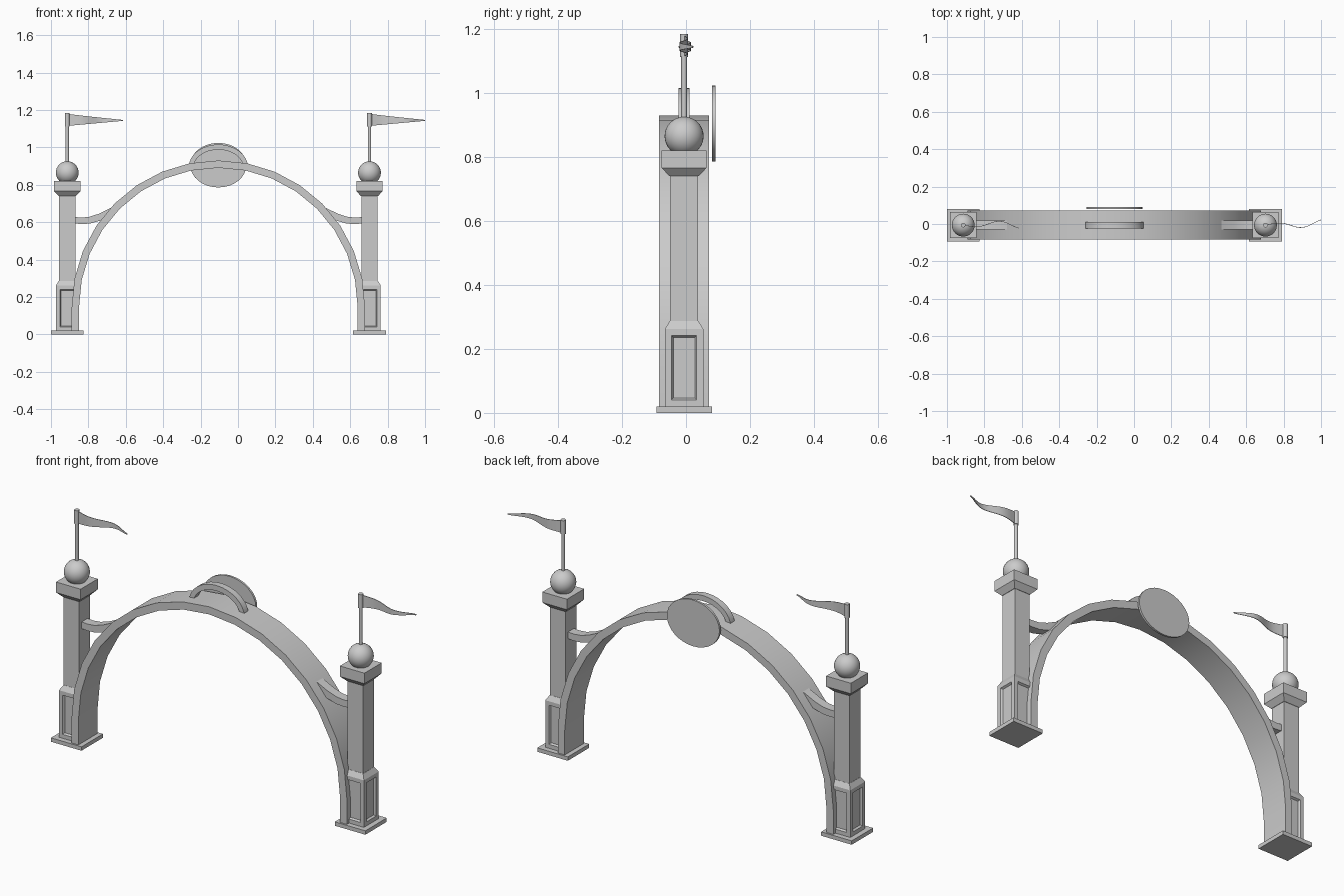
import bpy, bmesh, math
from mathutils import Matrix

if "Cube" in bpy.data.objects:
    bpy.data.objects.remove(bpy.data.objects["Cube"])

CX, CY = -0.105, -0.006      # middle of the arch
HALF = 0.808                 # tower distance from the middle


def finish(bm, name, smooth=True):
    bmesh.ops.recalc_face_normals(bm, faces=bm.faces[:])
    me = bpy.data.meshes.new(name)
    bm.to_mesh(me)
    bm.free()
    ob = bpy.data.objects.new(name, me)
    bpy.context.collection.objects.link(ob)
    if smooth:
        bpy.ops.object.select_all(action='DESELECT')
        ob.select_set(True)
        bpy.context.view_layer.objects.active = ob
        bpy.ops.object.shade_smooth_by_angle(angle=math.radians(30))
    return ob


def strip(name, outer, inner, y0, y1):
    """Solid band between two x-z polylines, spanning y0..y1."""
    bm = bmesh.new()
    rings = [[bm.verts.new(c) for c in ((o[0], y0, o[1]), (o[0], y1, o[1]),
                                        (i[0], y1, i[1]), (i[0], y0, i[1]))]
             for o, i in zip(outer, inner)]
    for a, b in zip(rings, rings[1:]):
        for k in range(4):
            bm.faces.new((a[k], a[(k + 1) % 4], b[(k + 1) % 4], b[k]))
    bm.faces.new(rings[0])
    bm.faces.new(rings[-1])
    return finish(bm, name)


def round_part(name, r, z0, z1, x, segs=16):
    bm = bmesh.new()
    bmesh.ops.create_cone(bm, cap_ends=True, segments=segs, radius1=r, radius2=r, depth=z1 - z0,
                          matrix=Matrix.Translation((x, CY, (z0 + z1) / 2)))
    return finish(bm, name)


def square_stack(name, x, rings, panels=False):
    """Square tower section from (half width, z) rings."""
    bm = bmesh.new()
    loops = [[bm.verts.new((x + sx * h, CY + sy * h, z))
              for sx, sy in ((-1, -1), (1, -1), (1, 1), (-1, 1))] for h, z in rings]
    sides = []
    for n, (a, b) in enumerate(zip(loops, loops[1:])):
        for k in range(4):
            f = bm.faces.new((a[k], a[(k + 1) % 4], b[(k + 1) % 4], b[k]))
            if n == 0:
                sides.append(f)
    bm.faces.new(loops[0][::-1])
    bm.faces.new(loops[-1])
    if panels:
        bm.normal_update()
        bmesh.ops.inset_individual(bm, faces=sides, thickness=0.029)
        bmesh.ops.inset_individual(bm, faces=sides, thickness=0.008, depth=-0.01)
    return finish(bm, name, False)


def flag(name, x, wave):
    # wavy tapering pennant
    n, length, t = 18, 0.297, 0.0015
    bm = bmesh.new()
    rings = []
    for k in range(n + 1):
        u = k / n
        y = CY + 0.006 * u - wave * (0.006 + 0.017 * u) * math.sin(u * 2 * math.pi * 1.2)
        top, bot = 1.180 - 0.033 * u ** 0.9, 1.115 + 0.027 * u
        px = x + length * u
        rings.append([bm.verts.new(c) for c in ((px, y - t, bot), (px, y + t, bot),
                                                (px, y + t, top), (px, y - t, top))])
    for a, b in zip(rings, rings[1:]):
        for k in range(4):
            bm.faces.new((a[k], a[(k + 1) % 4], b[(k + 1) % 4], b[k]))
    bm.faces.new(rings[0])
    bm.faces.new(rings[-1])
    finish(bm, name)


# main arch with short straight feet
def arc(r, zc, n=16):
    pts = [(CX - r, 0.015)]
    pts += [(CX - r * math.cos(math.pi * k / n), zc + r * math.sin(math.pi * k / n))
            for k in range(n + 1)]
    return pts + [(CX + r, 0.015)]


strip("main_arch", arc(0.784, 0.146), arc(0.745, 0.146), CY - 0.078, CY + 0.078)

# small arch on the crown
def crown(rx, rz, n=16):
    return [(CX - rx * math.cos(math.pi * k / n), 0.895 + rz * math.sin(math.pi * k / n))
            for k in range(n + 1)]


strip("crown_arch", crown(0.158, 0.121), crown(0.132, 0.093), CY - 0.017, CY + 0.017)

# oval plate behind the crown
bm = bmesh.new()
bmesh.ops.create_cone(bm, cap_ends=True, segments=32, radius1=1, radius2=1, depth=0.011,
                      matrix=Matrix.Translation((CX, 0.0865, 0.905))
                      @ Matrix.Diagonal((0.15, 1, 0.119, 1))
                      @ Matrix.Rotation(math.pi / 2, 4, 'X'))
finish(bm, "oval_plate")

# towers, flags and brackets on both sides
BR_TOP = [(-0.775, 0.628), (-0.73, 0.625), (-0.69, 0.629), (-0.64, 0.645),
          (-0.58, 0.674), (-0.525, 0.702), (-0.48, 0.74)]
BR_BOT = [(-0.775, 0.594), (-0.73, 0.590), (-0.685, 0.593), (-0.63, 0.609),
          (-0.57, 0.637), (-0.53, 0.672), (-0.48, 0.725)]
for side, s in (("left", -1), ("right", 1)):
    x = CX + s * HALF
    square_stack(side + "_base_plate", x, [(0.087, 0), (0.087, 0.02)])
    square_stack(side + "_pedestal", x, [(0.06, 0.02), (0.06, 0.262), (0.045, 0.287)], True)
    square_stack(side + "_shaft", x, [(0.044, 0.28), (0.044, 0.745)])
    square_stack(side + "_capital", x, [(0.046, 0.74), (0.07, 0.766), (0.07, 0.82)])
    bm = bmesh.new()
    bmesh.ops.create_uvsphere(bm, u_segments=32, v_segments=16, radius=0.061,
                              matrix=Matrix.Translation((x, CY, 0.865)))
    finish(bm, side + "_ball")
    round_part(side + "_pole", 0.009, 0.91, 1.175, x)
    round_part(side + "_flag_sleeve", 0.0125, 1.113, 1.184, x)
    flag(side + "_flag", x, -s)
    strip(side + "_bracket", [(CX - s * px, z) for px, z in BR_TOP],
          [(CX - s * px, z) for px, z in BR_BOT], CY - 0.024, CY + 0.024)
